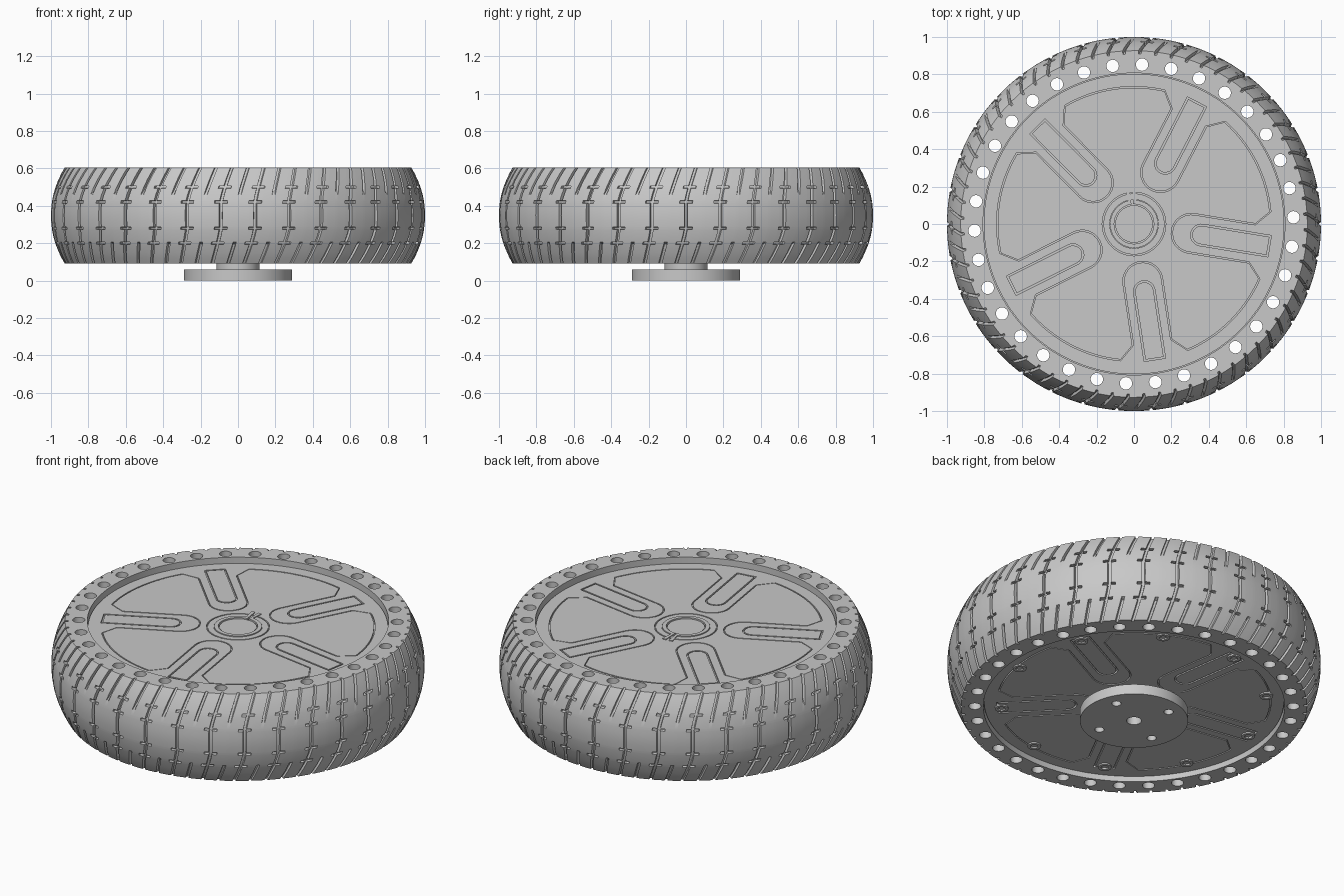
import bpy, bmesh, math
from math import cos, sin, pi, tau, radians

cube = bpy.data.objects.get("Cube")
if cube:
    bpy.data.objects.remove(cube, do_unlink=True)

GREY = (0.58, 0.58, 0.58, 1)
grey = bpy.data.materials.new("plain grey")
grey.use_nodes = True
grey.diffuse_color = GREY
grey.node_tree.nodes["Principled BSDF"].inputs["Base Color"].default_value = GREY


def finish(name, mesh, angle=30):
    """Link a mesh as a named, welded, smooth-by-angle part."""
    bm = bmesh.new()
    bm.from_mesh(mesh)
    bmesh.ops.remove_doubles(bm, verts=bm.verts, dist=1e-5)
    bmesh.ops.recalc_face_normals(bm, faces=bm.faces)
    bm.to_mesh(mesh)
    bm.free()
    mesh.materials.clear()
    mesh.materials.append(grey)
    obj = bpy.data.objects.new(name, mesh)
    bpy.context.collection.objects.link(obj)
    bpy.ops.object.select_all(action='DESELECT')
    obj.select_set(True)
    bpy.context.view_layer.objects.active = obj
    bpy.ops.object.shade_smooth_by_angle(angle=radians(angle))
    return obj


def polar(r, a):
    return (r * cos(a), r * sin(a))


def arc(r, a0, a1, n):
    return [polar(r, a0 + (a1 - a0) * i / n) for i in range(n + 1)]


def circle(r, n=64, cx=0, cy=0):
    return [(cx + r * cos(tau * i / n), cy + r * sin(tau * i / n)) for i in range(n)]


def layer(name, loops, z0, z1):
    """Extrude nested outlines; every second nesting level is a hole."""
    curve = bpy.data.curves.new(name, 'CURVE')
    curve.dimensions = '2D'
    curve.fill_mode = 'BOTH'
    curve.extrude = (z1 - z0) / 2
    for pts in loops:
        sp = curve.splines.new('POLY')
        sp.points.add(len(pts) - 1)
        for p, (x, y) in zip(sp.points, pts):
            p.co = (x, y, 0, 1)
        sp.use_cyclic_u = True
    outline = bpy.data.objects.new(name + "_outline", curve)
    bpy.context.collection.objects.link(outline)
    bpy.context.view_layer.update()
    deps = bpy.context.evaluated_depsgraph_get()
    mesh = bpy.data.meshes.new_from_object(outline.evaluated_get(deps))
    bpy.data.objects.remove(outline, do_unlink=True)
    for v in mesh.vertices:
        v.co.z += (z0 + z1) / 2
    return finish(name, mesh)


# Outlines on the wheel cover
def spoke_point(a, r, t):
    return (r * cos(a) - t * sin(a), r * sin(a) + t * cos(a))


def star(start, e):
    """Five-lobed panel, shrunk by e."""
    pts = []
    w = 0.1 + e
    for k in range(5):
        a = start + k * tau / 5
        pts.append(spoke_point(a, 0.64, -w))
        for i in range(17):
            th = -pi / 2 - pi * i / 16
            pts.append(spoke_point(a, 0.31 + w * cos(th), w * sin(th)))
        pts.append(spoke_point(a, 0.64, w))
        pts += arc(0.735 - e, a + 0.25, a + tau / 5 - 0.25, 16)
    return pts


def slot(a, e):
    """Long slot with a round inner end, shrunk by e."""
    w = 0.058 - e
    pts = [spoke_point(a, 0.735 - e, -w)]
    for i in range(13):
        th = -pi / 2 - pi * i / 12
        pts.append(spoke_point(a, 0.365 + w * cos(th), w * sin(th)))
    return pts + [spoke_point(a, 0.735 - e, w)]


def cover(name, start, z0, z1, centre):
    loops = [circle(0.803, 128), star(start, 0), star(start, 0.007)]
    for k in range(5):
        a = start + k * tau / 5
        loops += [slot(a, 0), slot(a, 0.009)]
    layer(name, loops + [circle(r) for r in centre], z0, z1)


# Tyre tread: a ring whose grooves are stepped into the grid
PITCHES = 34
PITCH = tau / PITCHES
TICKS = (0.2, 0.28, 0.42, 0.5)
MID, HALF, TOP, BOTTOM = 0.348, 0.258, 0.605, 0.09


def sweep(z):
    d = (z - MID) / HALF
    return math.copysign(0.085 * max(0, abs(d) - 0.25) ** 1.3, d)


def grooved(c, z):
    return (abs(c) < 0.007
            or (abs(c - PITCH / 2) < 0.007 and abs(z - MID) > 0.145)
            or (abs(c) < 0.034 and any(abs(z - t) < 0.006 for t in TICKS)))


edges = [-0.035, -0.033, -0.009, -0.0065, 0.0065, 0.009, 0.033, 0.035]
columns = edges + [PITCH / 2 + e for e in edges[2:6]]
rows = {BOTTOM, TOP, 0.12, 0.15, 0.24, 0.32, 0.35, 0.38, 0.46, 0.54, 0.575}
for t in TICKS:
    rows |= {t - 0.007, t - 0.005, t + 0.005, t + 0.007}
rows = sorted(rows)

bm = bmesh.new()
rings = []
for p in range(PITCHES):
    for c in columns:
        ring = []
        for z in rows:
            r = 1 - 0.074 * (abs(z - MID) / HALF) ** 2.1
            r -= 0.018 if grooved(c, z) else 0
            ring.append(bm.verts.new((*polar(r, p * PITCH + c + sweep(z)), z)))
        for z in (TOP, BOTTOM):
            ring.append(bm.verts.new((*polar(0.902, p * PITCH + c + sweep(z)), z)))
        rings.append(ring)
for i, ring in enumerate(rings):
    nxt = rings[(i + 1) % len(rings)]
    for j in range(len(ring)):
        k = (j + 1) % len(ring)
        bm.faces.new((ring[j], nxt[j], nxt[k], ring[k]))
tread = bpy.data.meshes.new("tyre_tread")
bm.to_mesh(tread)
bm.free()
finish("tyre_tread", tread, 35)

# Tyre wall with its through holes
holes = [circle(0.033, 24, *polar(0.853, radians(2.4) + i * PITCH)) for i in range(PITCHES)]
layer("tyre_wall", [circle(0.904, 256), circle(0.807, 128)] + holes, BOTTOM, TOP)

# Wheel core with a grooved cover on each side
layer("wheel_core", [circle(0.807, 128)], 0.132, 0.558)
cover("top_cover", radians(62.7), 0.558, 0.57, (0.17, 0.163, 0.13, 0.1))
cover("bottom_cover", radians(26.7), 0.12, 0.132, ())

# Open retaining ring with two ears around the shaft end
gap, ear, mid = radians(2.5), radians(9), radians(95)
ring_outline = arc(0.128, mid + ear, mid + tau - ear, 48)
ring_outline += arc(0.2, mid + tau - ear, mid + tau - gap, 4)
ring_outline += arc(0.106, mid + tau - gap, mid + gap, 48)
ring_outline += arc(0.2, mid + gap, mid + ear, 4)
layer("retaining_ring", [ring_outline], 0.558, 0.575)

# Screws on the underside
screw_loops = []
for i in range(10):
    x, y = polar(0.712, radians(26.7 + 36 * i))
    screw_loops += [circle(0.036, 24, x, y), circle(0.02, 16, x, y)]
layer("bottom_screws", screw_loops, 0.112, 0.13)

# Mounting flange and its neck
bolt_holes = [circle(0.025, 24, *polar(0.208, radians(23 + 90 * i))) for i in range(4)]
flange = layer("mounting_flange", [circle(0.29, 96), circle(0.04, 32)] + bolt_holes, 0, 0.06)
soft = flange.modifiers.new("soft edges", 'BEVEL')
soft.width = 0.005
soft.segments = 2
layer("flange_neck", [circle(0.115)], 0.058, 0.135)
